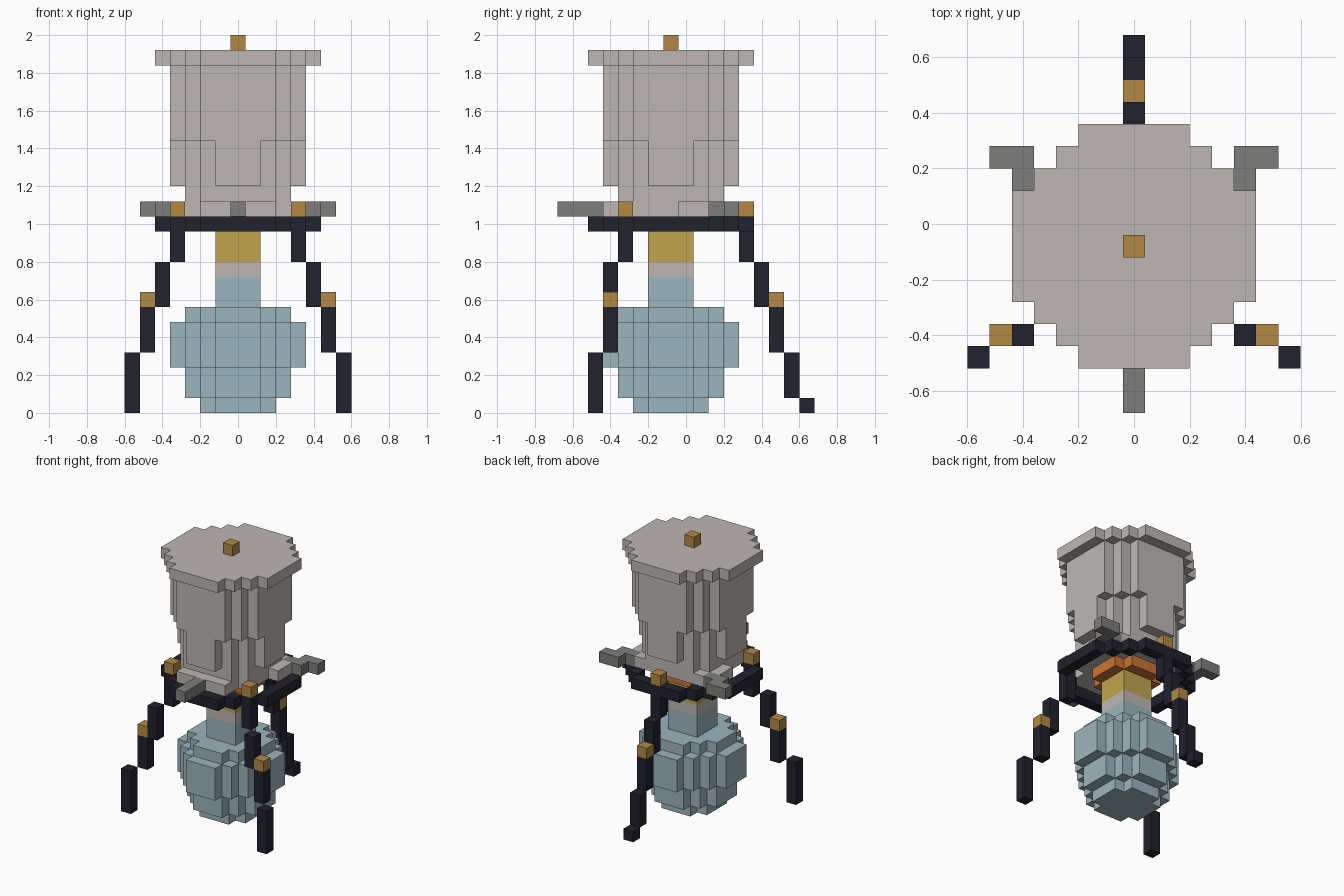
import bpy, bmesh
from math import atan2, pi

cube = bpy.data.objects.get("Cube")
if cube:
    bpy.data.objects.remove(cube, do_unlink=True)

U = 0.08          # block size
CY = -0.08        # centre line of the vessel in y


def material(name, rgb):
    m = bpy.data.materials.new(name)
    m.use_nodes = True
    m.diffuse_color = (*rgb, 1)
    m.node_tree.nodes["Principled BSDF"].inputs["Base Color"].default_value = (*rgb, 1)
    return m


METAL = material("pale_metal", (0.51, 0.475, 0.455))
GLASS = material("blue_glass", (0.335, 0.46, 0.51))
IRON = material("dark_iron", (0.015, 0.016, 0.026))
BRASS = material("brass", (0.445, 0.25, 0.06))
YELLOW = material("yellow_glow", (0.52, 0.37, 0.075))
ORANGE = material("orange_glow", (0.6, 0.17, 0.035))
STEEL = material("grey_steel", (0.205, 0.212, 0.198))


def disc(limit, inner=-1):
    """Block cells whose squared radius lies between the two limits."""
    r = range(-6, 7)
    return {(i, j) for i in r for j in r if inner < i * i + j * j <= limit}


def slab(name, cells, k0, k1, mat, merge=True):
    """Extrude a set of block cells from layer k0 up to layer k1."""
    bm = bmesh.new()
    z0, z1 = k0 * U, k1 * U

    def quad(points):
        bm.faces.new([bm.verts.new(p) for p in points])

    for i, j in cells:
        x, y, h = i * U, j * U + CY, U / 2
        ring = [(x - h, y - h), (x + h, y - h), (x + h, y + h), (x - h, y + h)]
        quad([(*p, z1) for p in ring])
        quad([(*p, z0) for p in reversed(ring)])
        for s, step in enumerate([(0, -1), (1, 0), (0, 1), (-1, 0)]):
            if (i + step[0], j + step[1]) not in cells:
                a, b = ring[s], ring[(s + 1) % 4]
                quad([(*a, z0), (*b, z0), (*b, z1), (*a, z1)])
    if merge:
        bmesh.ops.remove_doubles(bm, verts=bm.verts[:], dist=0.001)
        bmesh.ops.dissolve_limit(bm, angle_limit=0.01, verts=bm.verts[:], edges=bm.edges[:])
    mesh = bpy.data.meshes.new(name)
    bm.to_mesh(mesh)
    bm.free()
    mesh.materials.append(mat)
    obj = bpy.data.objects.new(name, mesh)
    bpy.context.collection.objects.link(obj)
    return obj


# Glass bulb, layered from the bottom up
for name, limit, k0, k1 in [("bulb_base", 5, 0, 1), ("bulb_lower", 10, 1, 3),
                            ("bulb_middle", 17, 3, 6), ("bulb_shoulder", 10, 6, 7)]:
    slab(name, disc(limit), k0, k1, GLASS)

# Square neck and glowing burner
neck = disc(2)
slab("bulb_neck", neck, 7, 9, GLASS)
slab("neck_collar", neck, 9, 10, METAL)
slab("burner_column", neck, 10, 12, YELLOW)
slab("burner_flame", disc(5), 12, 13, ORANGE)

# Support ring
slab("support_ring", disc(30, 20), 12, 13, IRON, merge=False)

# Vessel foot with three lobes pointing along the arms
lobes = set()
for i, j in disc(20, 13):
    for a in (-pi / 2, pi / 6, 5 * pi / 6):
        if abs(atan2(j, i) - a) < 0.49:
            lobes.add((i, j))
slab("vessel_foot", disc(13) | lobes, 13, 14, METAL)
slab("vessel_bottom", disc(13), 14, 15, METAL)
slab("vessel_lower", disc(17), 15, 18, METAL)
slab("vessel_body", disc(20), 18, 23, METAL)
slab("lid", disc(30), 23, 24, METAL)
slab("lid_knob", {(0, 0)}, 24, 25, BRASS)

# Arms
slab("front_arm", {(0, -5), (0, -6), (0, -7)}, 13, 14, STEEL)
for side, s in (("left", 1), ("right", -1)):
    slab(side + "_arm", {(s * 4, 3), (s * 5, 3), (s * 5, 4), (s * 6, 4)}, 13, 14, STEEL)

    # Front legs
    slab(side + "_leg_top", {(s * 4, -3)}, 10, 12, IRON)
    slab(side + "_leg_upper", {(s * 5, -4)}, 7, 10, IRON)
    slab(side + "_leg_lower", {(s * 6, -4)}, 4, 7, IRON)
    slab(side + "_leg_foot", {(s * 7, -5)}, 0, 4, IRON)
    slab(side + "_leg_joint", {(s * 6, -4)}, 7, 8, BRASS)
    slab(side + "_ring_stud", {(s * 4, -3)}, 13, 14, BRASS)

# Back leg
for name, j, k0, k1 in [("top", 5, 10, 12), ("upper", 6, 7, 10), ("lower", 7, 4, 7),
                        ("shin", 8, 1, 4), ("foot", 9, 0, 1)]:
    slab("back_leg_" + name, {(0, j)}, k0, k1, IRON)
slab("back_leg_joint", {(0, 7)}, 7, 8, BRASS)
slab("back_ring_stud", {(0, 5)}, 13, 14, BRASS)
